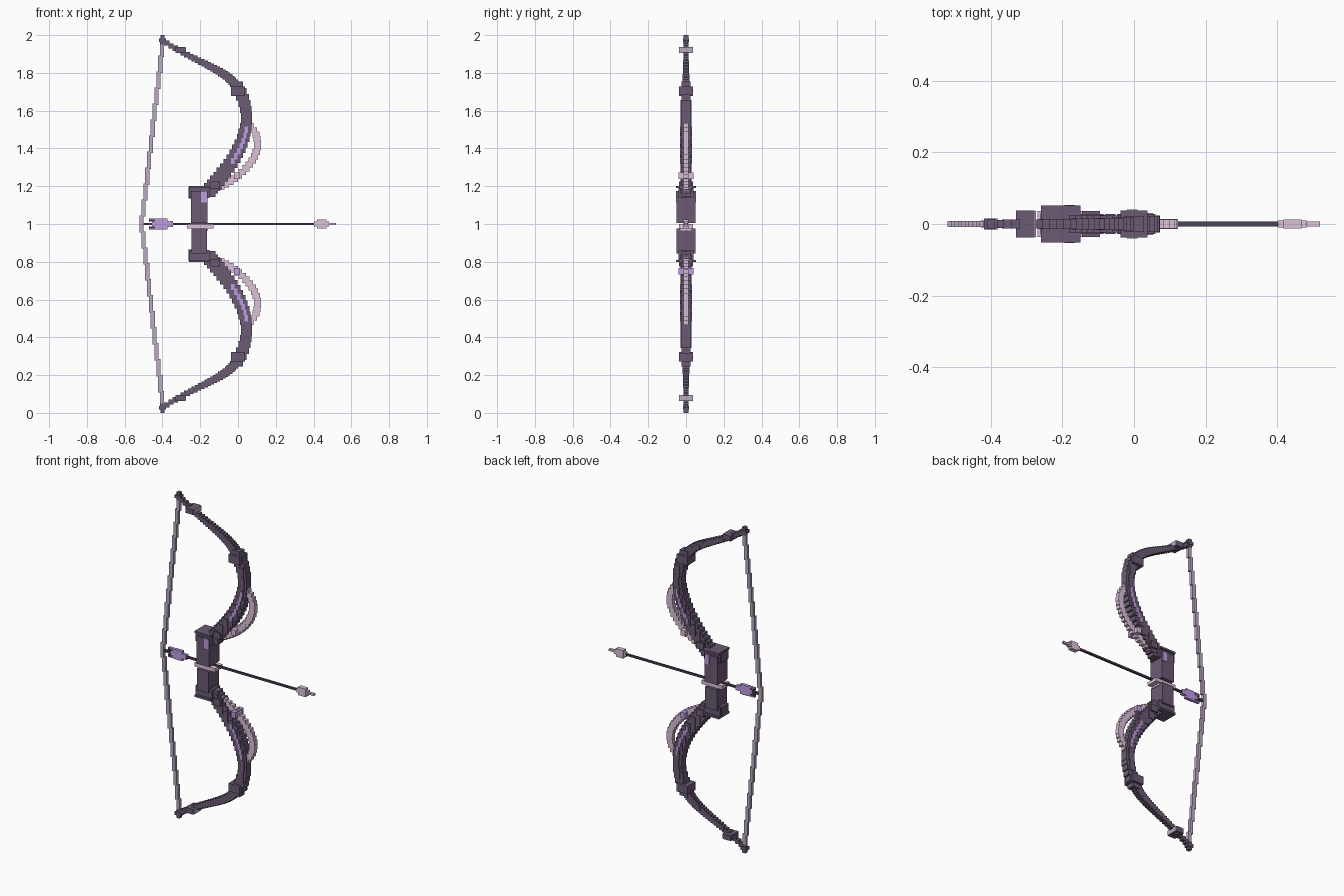
import bpy, bmesh
from mathutils import Matrix, Vector
from mathutils.geometry import interpolate_bezier

cube = bpy.data.objects.get("Cube")
if cube:
    bpy.data.objects.remove(cube, do_unlink=True)


def material(name, red, green, blue):
    mat = bpy.data.materials.new(name)
    mat.use_nodes = True
    mat.diffuse_color = (red, green, blue, 1)
    shader = mat.node_tree.nodes["Principled BSDF"]
    shader.inputs["Base Color"].default_value = mat.diffuse_color
    return mat


dark = material("dark plum", red=.145, green=.105, blue=.175)
deep = material("deep plum", red=.075, green=.055, blue=.095)
lilac = material("grey lilac", red=.5, green=.4, blue=.55)
pale = material("pale mauve", red=.72, green=.54, blue=.7)
violet = material("violet", red=.52, green=.34, blue=.76)


def stepped(name, mat, centres, width, height, depth, taper=1, mirror=True):
    """Upright boxes on a run of (x, z) centres, tapering along it and
    repeated below the middle of the grip."""
    bm = bmesh.new()
    last = max(len(centres) - 1, 1)
    for index, (x, z) in enumerate(centres):
        scale = 1 + (taper - 1) * index / last
        size = Matrix.Diagonal((width * scale, depth * scale, height * scale, 1))
        for level in ((z, 2 - z) if mirror else (z,)):
            place = Matrix.Translation((x, 0, level))
            bmesh.ops.create_cube(bm, size=1, matrix=place @ size)
    mesh = bpy.data.meshes.new(name)
    bm.to_mesh(mesh)
    bm.free()
    mesh.materials.append(mat)
    bpy.context.collection.objects.link(bpy.data.objects.new(name, mesh))


def block(name, mat, x, z, width, height, depth, mirror=True):
    stepped(name, mat, [(x, z)], width, height, depth, mirror=mirror)


def curve(start, handle_a, handle_b, end, count):
    corners = [Vector(p) for p in (start, handle_a, handle_b, end)]
    return [tuple(p)[:2] for p in interpolate_bezier(*corners, count)]


# Grip: two blocks with collars, an inlay and an arrow rest between them
grip_x = -.205
block("grip_upper", dark, grip_x, z=1.09, width=.086, height=.17, depth=.1, mirror=False)
block("grip_lower", dark, grip_x, z=.91, width=.08, height=.13, depth=.1, mirror=False)
block("grip_collar", dark, grip_x, z=1.165, width=.11, height=.055, depth=.08)
block("grip_end_plate", dark, grip_x, z=1.196, width=.11, height=.012, depth=.104)
block("grip_back_plate", dark, x=-.252, z=1.165, width=.02, height=.06, depth=.06)
block("grip_inlay", violet, x=-.18, z=1.145, width=.03, height=.06, depth=.106, mirror=False)
block("arrow_rest", pale, x=-.2, z=.988, width=.14, height=.022, depth=.074, mirror=False)
block("arrow_rest_base", pale, x=-.2, z=.972, width=.08, height=.012, depth=.06, mirror=False)

# Thick inner limb with a raised rib and inlays along the same curve
inner = curve((-.15, 1.18), (-.05, 1.3), (.13, 1.5), (0, 1.72), count=21)
stepped("limb_inner", dark, inner, width=.06, height=.075, depth=.05, taper=.9)
stepped("limb_rib", dark, inner[1:-2:2], width=.03, height=.07, depth=.056)
inlays = [(x + .005, z) for x, z in inner[7:14]]
stepped("limb_inlays", violet, inlays, width=.018, height=.032, depth=.062)
block("limb_root", dark, x=-.12, z=1.205, width=.05, height=.04, depth=.074)

# Thin outer limb, its bands and tip
outer = curve((0, 1.71), (-.05, 1.82), (-.2, 1.84), (-.4, 1.972), count=27)
stepped("limb_outer", dark, outer, width=.044, height=.042, depth=.038, taper=.6)
block("limb_inner_band", dark, x=0, z=1.703, width=.076, height=.05, depth=.076)
block("limb_outer_band", dark, x=-.304, z=1.92, width=.052, height=.032, depth=.076)
block("limb_outer_band_face", lilac, x=-.277, z=1.92, width=.006, height=.03, depth=.074)
block("limb_tip", dark, x=-.4, z=1.975, width=.022, height=.05, depth=.024)
block("limb_tip_collar", dark, x=-.4, z=1.973, width=.038, height=.02, depth=.032)

# Pale guard bowing out ahead of each limb, with a cross peg
guard = curve((-.16, 1.18), (-.02, 1.2), (.22, 1.4), (.04, 1.54), count=21)
stepped("limb_guard", pale, guard, width=.042, height=.036, depth=.03, taper=.85)
block("guard_peg_upper", pale, x=-.005, z=1.255, width=.03, height=.034, depth=.08, mirror=False)
block("guard_peg_lower", violet, x=-.005, z=.75, width=.03, height=.036, depth=.08, mirror=False)

# Drawn string in short offset lengths
top, middle = Vector((-.402, 1.93)), Vector((-.51, 1))
string = [tuple(top.lerp(middle, step / 11)) for step in range(12)]
stepped("bow_string", lilac, string, width=.022, height=.092, depth=.018)

# Arrow
block("arrow_shaft", deep, x=-.04, z=1, width=.94, height=.011, depth=.013, mirror=False)
block("fletching", violet, x=-.4, z=1, width=.055, height=.06, depth=.02, mirror=False)
block("fletching_front", violet, x=-.36, z=1, width=.03, height=.03, depth=.02, mirror=False)
block("fletching_core", violet, x=-.43, z=1, width=.05, height=.028, depth=.014, mirror=False)
block("fletching_tails", violet, x=-.44, z=1.022, width=.06, height=.016, depth=.014)
block("fletching_quills", deep, x=-.455, z=1.018, width=.03, height=.012, depth=.015)
block("arrow_nock", deep, x=-.485, z=1, width=.05, height=.013, depth=.015, mirror=False)
block("arrow_head", pale, x=.443, z=1, width=.05, height=.05, depth=.026, mirror=False)
block("arrow_head_core", pale, x=.443, z=1, width=.08, height=.026, depth=.02, mirror=False)
block("arrow_point", pale, x=.493, z=1, width=.054, height=.012, depth=.015, mirror=False)
